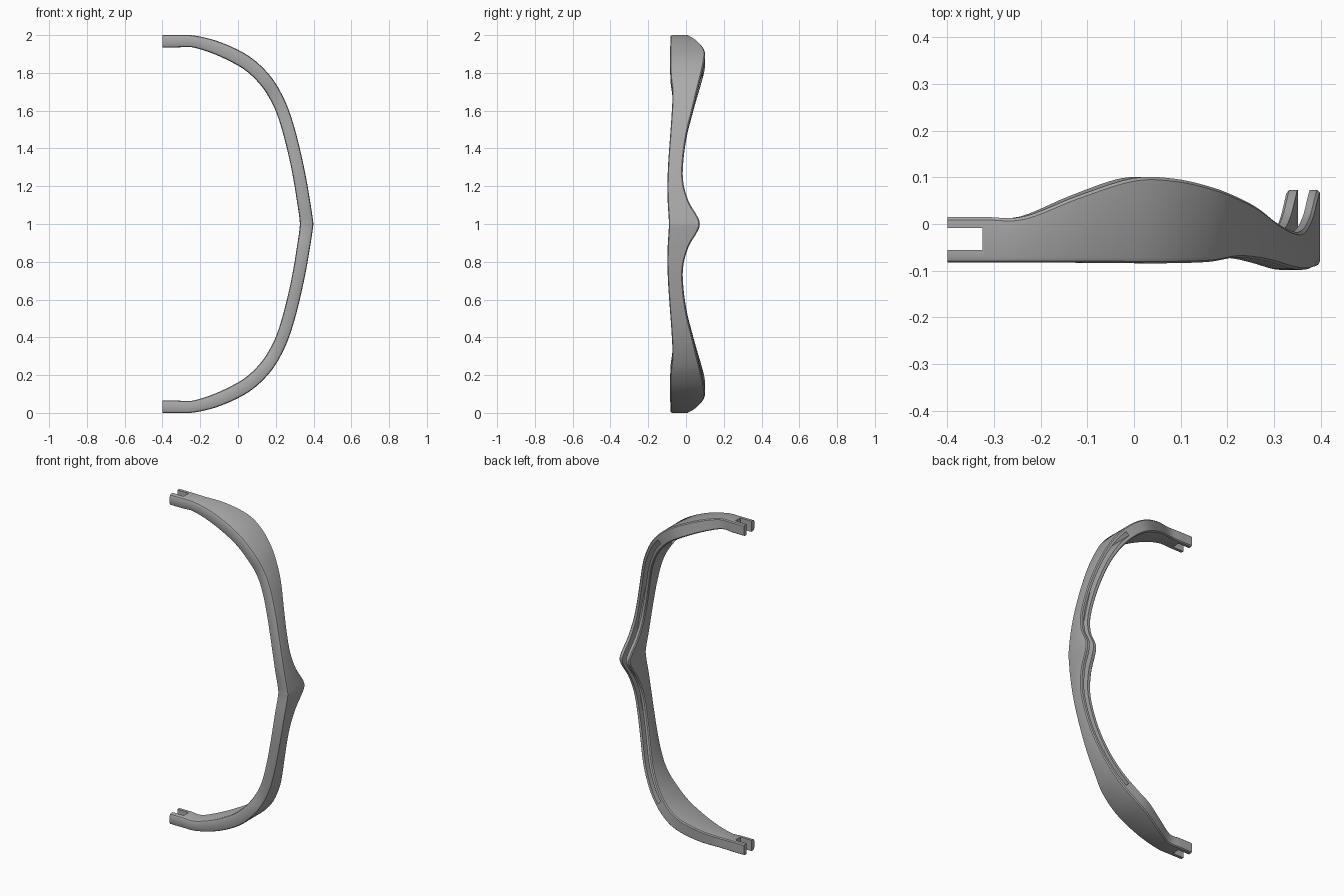
import bpy, bmesh
from mathutils import Vector

if "Cube" in bpy.data.objects:
    bpy.data.objects.remove(bpy.data.objects["Cube"])

# Stations of the upper half: outer x,z | inner x,z | front y, back y
STATIONS = [
    (-0.40, 2.000, -0.40, 1.935, -0.083, 0.015),
    (-0.32, 2.000, -0.32, 1.935, -0.083, 0.015),
    (-0.235, 1.998, -0.245, 1.936, -0.083, 0.016),
    (-0.12, 1.972, -0.14, 1.905, -0.083, 0.060),
    (0.00, 1.922, -0.03, 1.855, -0.084, 0.098),
    (0.09, 1.865, 0.05, 1.805, -0.084, 0.097),
    (0.17, 1.785, 0.12, 1.735, -0.081, 0.079),
    (0.225, 1.700, 0.167, 1.665, -0.072, 0.058),
    (0.27, 1.600, 0.207, 1.580, -0.075, 0.034),
    (0.31, 1.470, 0.245, 1.455, -0.084, 0.003),
    (0.343, 1.330, 0.277, 1.320, -0.094, -0.015),
    (0.365, 1.220, 0.297, 1.215, -0.098, -0.014),
    (0.382, 1.120, 0.312, 1.120, -0.097, 0.014),
    (0.392, 1.055, 0.322, 1.055, -0.093, 0.052),
    (0.397, 1.020, 0.326, 1.020, -0.091, 0.070),
    (0.399, 1.000, 0.328, 1.000, -0.091, 0.073),
]
STEPS = 5
GROOVE_START = 5.6      # station at which the lens groove begins
GROOVE_FLOOR = -0.045


def spline(rows, i, t):
    """Catmull-Rom value between stations i and i+1."""
    p = [rows[max(0, min(len(rows) - 1, k))] for k in (i - 1, i, i + 1, i + 2)]
    return [0.5 * (2 * b + (c - a) * t + (2 * a - 5 * b + 4 * c - d) * t * t
                   + (3 * b - a - 3 * c + d) * t ** 3) for a, b, c, d in zip(*p)]


def section(row, grooved):
    """Closed rounded section with an optional groove in its back edge."""
    ox, oz, ix, iz, y0, y1 = row
    floor = GROOVE_FLOOR if grooved else y1
    a, b = 0.33, 0.70
    pts = [(0, y0 + .012), (.05, y0 + .004), (.17, y0), (.83, y0), (.95, y0 + .004), (1, y0 + .012),
           (1, y1 - .006), (.92, y1), (b, y1), (b, floor), (a, floor), (a, y1), (.08, y1), (0, y1 - .006)]
    return [Vector((ix + (ox - ix) * t, y, iz + (oz - iz) * t)) for t, y in pts]


# Sections from the upper temple end to the centre, then mirrored to the lower end
half = []
started = False
for i in range(len(STATIONS) - 1):
    for k in range(STEPS):
        u = i + k / STEPS
        row = spline(STATIONS, i, k / STEPS)
        if u >= GROOVE_START - 1e-6 and not started:
            half.append(section(row, False))
            started = True
        half.append(section(row, started))
half.append(section(STATIONS[-1], True))
rings = half + [[Vector((p.x, p.y, 2 - p.z)) for p in r] for r in reversed(half[:-1])]

# Frame bar
bm = bmesh.new()
loops = [[bm.verts.new(p) for p in r] for r in rings]
n = len(loops[0])
for r0, r1 in zip(loops, loops[1:]):
    for j in range(n):
        bm.faces.new((r0[j], r0[(j + 1) % n], r1[(j + 1) % n], r1[j]))
bm.faces.new(loops[0])
bm.faces.new(loops[-1])
bmesh.ops.remove_doubles(bm, verts=bm.verts, dist=1e-5)
bmesh.ops.recalc_face_normals(bm, faces=bm.faces)
mesh = bpy.data.meshes.new("frame_bar")
bm.to_mesh(mesh)
bm.free()
frame = bpy.data.objects.new("frame_bar", mesh)
bpy.context.collection.objects.link(frame)

grey = bpy.data.materials.new("plain grey")
grey.diffuse_color = (0.40, 0.40, 0.40, 1)
grey.use_nodes = True
grey.node_tree.nodes["Principled BSDF"].inputs["Base Color"].default_value = grey.diffuse_color
mesh.materials.append(grey)

# Hinge slots cut into both temple ends
for name, z in (("upper_slot_cutter", 1.97), ("lower_slot_cutter", 0.03)):
    bpy.ops.mesh.primitive_cube_add(size=1, location=(-0.395, -0.0325, z))
    cutter = bpy.context.object
    cutter.name = name
    cutter.scale = (0.14, 0.047, 0.3)
    cutter.hide_render = True
    cutter.display_type = 'WIRE'
    cutter.data.materials.append(grey)
    bev = cutter.modifiers.new("round_corners", 'BEVEL')
    bev.width = 0.004
    cut = frame.modifiers.new(name, 'BOOLEAN')
    cut.operation = 'DIFFERENCE'
    cut.solver = 'EXACT'
    cut.object = cutter

# Crisp edges, soft curves
bpy.ops.object.select_all(action='DESELECT')
frame.select_set(True)
bpy.context.view_layer.objects.active = frame
bpy.ops.object.shade_smooth_by_angle(angle=0.5)
